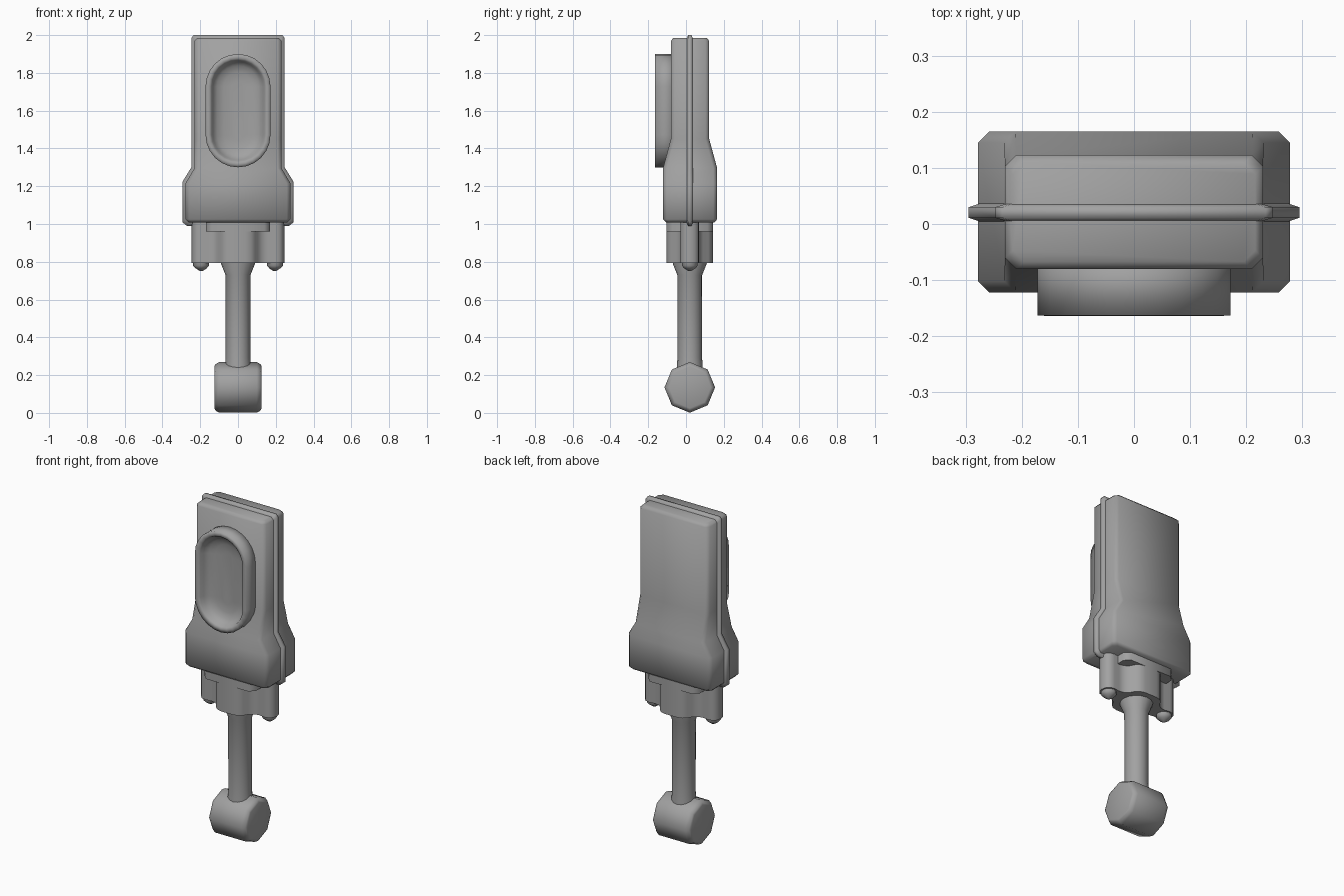
import bpy, bmesh, math

if "Cube" in bpy.data.objects:
    bpy.data.objects.remove(bpy.data.objects["Cube"])

CY = 0.02  # depth of the symmetry plane shared by body, stem and knob

dark_grey = bpy.data.materials.new("dark_grey")
dark_grey.diffuse_color = (0.36, 0.36, 0.36, 1)
dark_grey.use_nodes = True
dark_grey.node_tree.nodes["Principled BSDF"].inputs["Base Color"].default_value = dark_grey.diffuse_color


def loft(name, rings, angle=50):
    """Skin a stack of equal-length closed rings and cap both ends."""
    bm = bmesh.new()
    rows = [[bm.verts.new(p) for p in ring] for ring in rings]
    n = len(rows[0])
    for a, b in zip(rows, rows[1:]):
        for i in range(n):
            j = (i + 1) % n
            bm.faces.new((a[i], a[j], b[j], b[i]))
    bm.faces.new(rows[0][::-1])
    bm.faces.new(rows[-1])
    bmesh.ops.recalc_face_normals(bm, faces=bm.faces)
    me = bpy.data.meshes.new(name)
    bm.to_mesh(me)
    bm.free()
    me.materials.append(dark_grey)
    ob = bpy.data.objects.new(name, me)
    bpy.context.collection.objects.link(ob)
    bpy.ops.object.select_all(action='DESELECT')
    ob.select_set(True)
    bpy.context.view_layer.objects.active = ob
    bpy.ops.object.shade_smooth_by_angle(angle=math.radians(angle))
    return ob


def chamfered(z, hx, y0, y1, c=0.02):
    return [(hx, y0 + c, z), (hx, y1 - c, z), (hx - c, y1, z), (c - hx, y1, z),
            (-hx, y1 - c, z), (-hx, y0 + c, z), (c - hx, y0, z), (hx - c, y0, z)]


def lathe(name, profile, x=0.0, n=16):
    return loft(name, [[(x + r * math.cos(2 * math.pi * i / n),
                         CY + r * math.sin(2 * math.pi * i / n), z)
                        for i in range(n)] for r, z in profile], 60)


# Body shell flaring towards the bottom
loft("body_shell", [chamfered(*row) for row in (
    (1.008, 0.262, -0.106, 0.149),
    (1.025, 0.278, -0.122, 0.165),
    (1.215, 0.278, -0.122, 0.165),
    (1.295, 0.231, -0.122, 0.165),
    (1.45, 0.23, -0.08, 0.123),
    (1.97, 0.23, -0.08, 0.123),
    (1.985, 0.216, -0.067, 0.109))], 55)


# Seam ridge running around the whole body outline
def outline(y, d):
    half = [(0.27 - d, 0.99 + d), (0.295 - d, 1.01 + d), (0.295 - d, 1.222),
            (0.247 - d, 1.3), (0.247 - d, 1.985 - d), (0.235 - d, 2.0 - d)]
    return [(x, y, z) for x, z in half] + [(-x, y, z) for x, z in half[::-1]]


loft("seam_ridge", [outline(0.003, 0.025), outline(0.011, 0),
                    outline(0.03, 0), outline(0.038, 0.025)], 80)


# Oval raised pad with a dished face
def stadium(y, r, n=12):
    pts = []
    for zc, start in ((1.728, 0), (1.472, math.pi)):
        for i in range(n + 1):
            a = start + math.pi * i / n
            pts.append((r * math.cos(a), y, zc + r * math.sin(a)))
    return pts


loft("oval_pad", [stadium(y, r) for y, r in (
    (-0.05, 0.172), (-0.163, 0.172), (-0.164, 0.15),
    (-0.157, 0.14), (-0.135, 0.132), (-0.115, 0.11), (-0.104, 0.075),
    (-0.1, 0.03))], 92)

# Lower bracket: deep central boss joined to a rounded lobe on each side
quarter = [(0.245, 0.0), (0.239, 0.027), (0.222, 0.045), (0.195, 0.05),
           (0.16, 0.045), (0.13, 0.05), (0.105, 0.07), (0.09, 0.098),
           (0.07, 0.115), (0.04, 0.123), (0.0, 0.123)]
upper = quarter + [(-x, y) for x, y in quarter[-2::-1]]
section = upper + [(x, -y) for x, y in upper[-2:0:-1]]
loft("lower_bracket", [[(x, CY + y, z) for x, y in section]
                       for z in (0.793, 1.02)], 60)
loft("bracket_plate", [chamfered(z, 0.17, -0.103, 0.143, 0.03)
                       for z in (0.96, 1.02)])

# Pointed pegs under the lobes
for side, x in (("left", -0.195), ("right", 0.195)):
    lathe("peg_" + side, [(0.042, 0.81), (0.042, 0.779), (0.03, 0.766),
                          (0.006, 0.75)], x, 12)

# Stem with a flared collar
lathe("stem", [(0.09, 0.82), (0.09, 0.79), (0.066, 0.73), (0.065, 0.29),
               (0.068, 0.26), (0.07, 0.2)])

# Eight-sided end knob lying across the stem
loft("end_knob", [[(x, CY + r * math.sin(math.pi * i / 4),
                    0.135 + r * math.cos(math.pi * i / 4)) for i in range(8)]
                  for x, r in ((-0.125, 0.11), (-0.12, 0.122), (-0.1, 0.134),
                               (0.1, 0.134), (0.12, 0.122), (0.125, 0.11))], 70)
